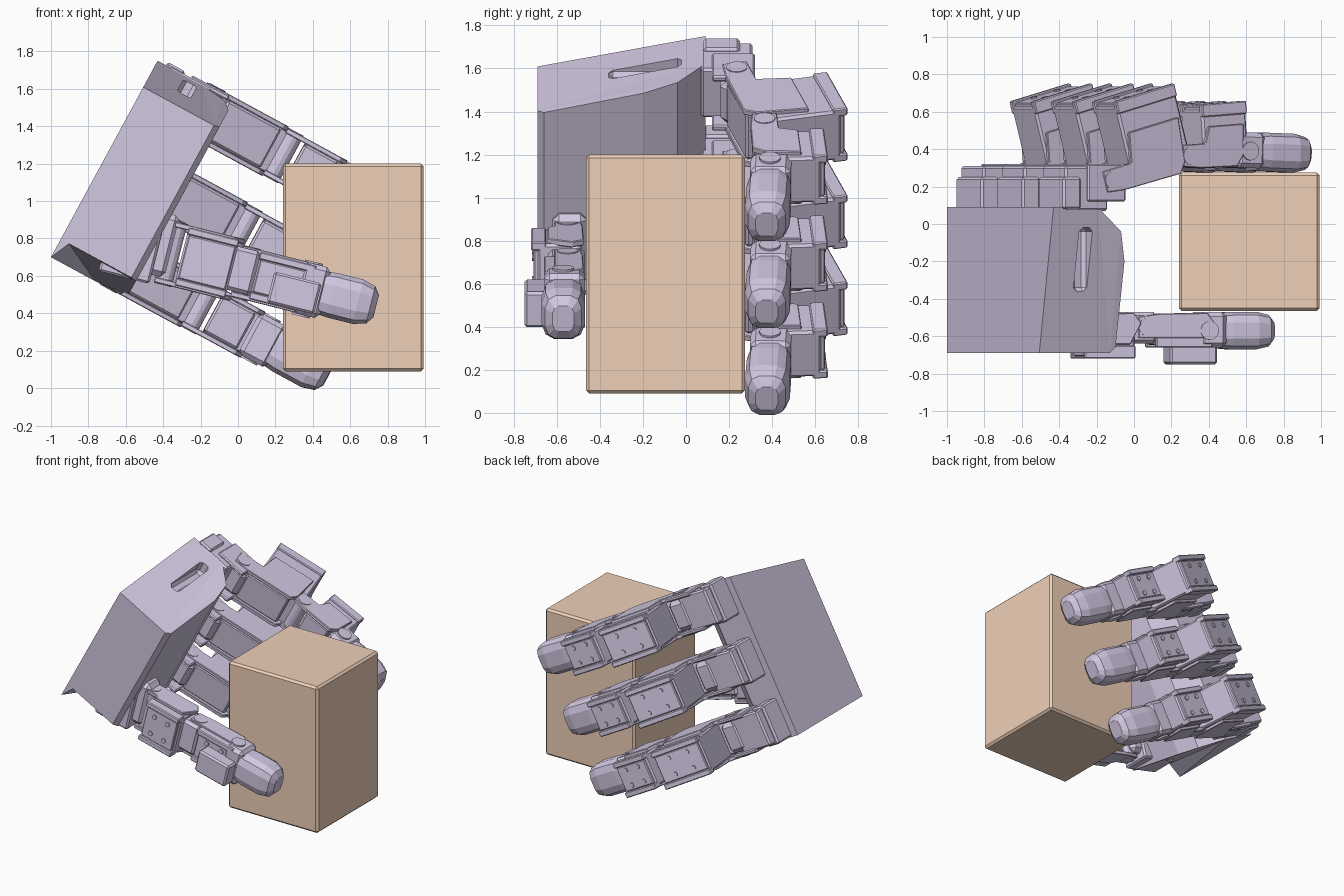
import bpy, bmesh, math
from mathutils import Vector, Matrix

if "Cube" in bpy.data.objects:
    bpy.data.objects.remove(bpy.data.objects["Cube"])

def material(name, rgb):
    m = bpy.data.materials.new(name)
    m.diffuse_color = (*rgb, 1)
    m.use_nodes = True
    m.node_tree.nodes["Principled BSDF"].inputs["Base Color"].default_value = m.diffuse_color
    return m

LILAC = material("lilac_grey", (0.65, 0.58, 0.76))
TAN = material("cardboard_tan", (0.86, 0.63, 0.48))

def finish(name, bm, M, mat, bevel=0.0):
    bm.transform(M)
    bmesh.ops.recalc_face_normals(bm, faces=bm.faces)
    me = bpy.data.meshes.new(name)
    bm.to_mesh(me)
    bm.free()
    me.materials.append(mat)
    ob = bpy.data.objects.new(name, me)
    bpy.context.collection.objects.link(ob)
    if bevel:
        b = ob.modifiers.new("bevel", 'BEVEL')
        b.width, b.segments = bevel, 1
    return ob

def box(name, M, lo, hi, bevel=0.012, mat=LILAC):
    lo, hi = Vector(lo), Vector(hi)
    bm = bmesh.new()
    bmesh.ops.create_cube(bm, size=1)
    T = Matrix.Translation((lo + hi) / 2) @ Matrix.Diagonal((*(hi - lo), 1))
    return finish(name, bm, M @ T, mat, bevel)

def loft(a, b, bm):
    """Closed solid between two matching outlines."""
    bm.faces.new(a)
    bm.faces.new(b)
    for i in range(len(a)):
        j = (i + 1) % len(a)
        bm.faces.new((a[i], a[j], b[j], b[i]))

def prism(name, M, profile, w, bevel=0.008):
    """Side profile in (s, n), extruded across the width -w..w."""
    bm = bmesh.new()
    loft(*[[bm.verts.new((s, k * w, n)) for s, n in profile] for k in (-1, 1)], bm)
    return finish(name, bm, M, LILAC, bevel)

def cylinder(name, M, r, depth, sides):
    bm = bmesh.new()
    bmesh.ops.create_cone(bm, cap_ends=True, segments=sides, radius1=r, radius2=r, depth=depth)
    return finish(name, bm, M, LILAC)

def bolt(name, M, w):
    cylinder(name, M @ Matrix.Rotation(math.pi / 2, 4, 'X'), .05, 2 * w, 14)

def fingertip(name, M, length, w, h):
    """Faceted rounded tip made of growing then shrinking rings."""
    bm = bmesh.new()
    prev = None
    for s, k in [(.08, .95), (.14, 1), (length - .10, 1), (length - .03, .84), (length, .5)]:
        ring = []
        for i in range(12):
            t = 2 * math.pi * (i + .5) / 12
            c, q = math.cos(t), math.sin(t)
            ring.append(bm.verts.new((s, w * k * math.copysign(abs(c) ** .65, c),
                                      h * k * math.copysign(abs(q) ** .65, q))))
        if prev:
            for i in range(12):
                j = (i + 1) % 12
                bm.faces.new((prev[i], prev[j], ring[j], ring[i]))
        else:
            bm.faces.new(ring)
        prev = ring
    bm.faces.new(prev)
    return finish(name, bm, M, LILAC)

def frame(o, x, y, z):
    M = Matrix((x, y, z)).transposed().to_4x4()
    M.translation = o
    return M

def segment(name, M, length, s0, s1, height, w):
    """Motor block, side brackets, outer screw plate and joint bolts of one link."""
    box(name + "_motor", M, (s0, -w + .02, -.02), (s1, w - .02, height - .03))
    for side in (-1, 1):
        B = M @ Matrix.Translation((0, side * (w - .014), 0))
        prism(name + "_bracket", B, [(-.05, -.055), (.06, -.07), (length - .09, -.075), (length - .05, -.02),
              (s1 - .03, height * .55), (s0 + .03, height * .55), (s0, .06), (-.05, .06)], .014, .004)
        c = side * (w - .03)
        box(name + "_rim", M, (s0, c - .02, height - .07), (s1, c + .02, height), .006)
    box(name + "_cover", M, (s0 + .01, -w + .05, height - .05), (s1 - .01, w - .05, height - .012), .006)
    box(name + "_inner_pad", M, (.07, -w + .03, -.065), (length - .09, w - .03, .0))
    bolt(name + "_joint", M, w + .004)
    # screws on the outer cover
    for a in (.3, .7):
        for c in (-.4, .4):
            T = Matrix.Translation((s0 + (s1 - s0) * a, c * w, height - .012))
            cylinder(name + "_screw", M @ T, .018, .016, 8)

# hand axes: U across the fingers, V out of the palm, Y toward the finger side
U = Vector((.477, 0, .879))
V = Vector((.879, 0, -.477))
Y = Vector((0, 1, 0))
P0 = Vector((-1, 0, .70))
HAND = frame(P0, V, U, Y)          # local coordinates (v, u, y)

# palm: chamfered block, both ends taper toward the wrist, flat back plate
bm = bmesh.new()
prof = [(0, .09), (.27, .09), (.42, -.04), (.46, -.2), (.46, -.66), (.43, -.69), (.05, -.69), (0, -.69)]
low = [bm.verts.new((v, .15 * max(0, .04 - y) if v > .04 else 0, y)) for v, y in prof]
high = [bm.verts.new((v, 1.195 - .22 * max(0, .04 - y), y)) for v, y in prof]
loft(low, high, bm)
bmesh.ops.triangulate(bm, faces=bm.faces)
palm = finish("palm", bm, HAND, LILAC)
# recess in the end of the palm
cutter = box("recess_cutter", HAND, (.17, 1.08, -.36), (.25, 1.3, -.02), .02)
cutter.hide_render = True
cutter.hide_viewport = True
mod = palm.modifiers.new("recess", 'BOOLEAN')
mod.object, mod.operation, mod.solver = cutter, 'DIFFERENCE', 'EXACT'

# three fingers; joints are given in (v, y)
joints = [Vector((.35, .235)), Vector((.83, .365)), Vector((1.195, .39)), Vector((1.605, .375))]
for k, u in enumerate((.15, .61, 1.07)):
    n = "finger_%d" % (k + 1)
    links = []
    for p, q in zip(joints, joints[1:]):
        d = (q - p).normalized()
        o = P0 + V * p.x + U * u + Y * p.y
        links.append((frame(o, V * d.x + Y * d.y, U, Y * d.x - V * d.y), (q - p).length))
    # base motor on the edge of the palm
    box(n + "_base_motor", HAND, (.07, u - .13, .07), (.33, u + .13, .31))
    box(n + "_base_collar", HAND, (.05, u - .145, .08), (.16, u + .145, .25))
    for side in (-1, 1):
        c = u + side * .13
        box(n + "_base_fork", HAND, (.2, c - .015, .12), (.43, c + .015, .32), .008)
    box(n + "_knuckle", HAND, (.28, u - .11, .16), (.44, u + .11, .32), .03)
    segment(n + "_proximal", *links[0], .13, .50, .40, .15)
    segment(n + "_middle", *links[1], .09, .36, .27, .14)
    M, L = links[2]
    box(n + "_tip_mount", M, (-.07, -.125, -.09), (.10, .125, .10), .025)
    bolt(n + "_tip_joint", M, .135)
    fingertip(n + "_tip", M, L, .125, .106)

# thumb on the wrist side, facing the fingers
D = Vector((.97, 0, -.243))
W = Vector((.243, 0, .97))
def thumb_frame(x, y, z):
    return frame(Vector((x, y, z)), D, W, -Y)

T0 = thumb_frame(-.62, -.56, .80)
box("thumb_base_motor", T0, (-.08, -.20, -.12), (.2, .10, .10))
box("thumb_base_collar", T0, (.14, -.15, -.10), (.28, .19, .06), .03)
segment("thumb_proximal", thumb_frame(-.36, -.55, .72), .42, .06, .34, .17, .17)
box("thumb_elbow", thumb_frame(-.02, -.55, .64), (-.06, -.12, -.08), (.12, .12, .09), .02)
segment("thumb_middle", thumb_frame(.04, -.55, .615), .42, .05, .36, .11, .14)
box("thumb_outer_clip", thumb_frame(.2, -.55, .56), (-.02, -.11, .09), (.24, .06, .20))
MT = thumb_frame(.37, -.57, .53)
box("thumb_tip_mount", MT, (-.05, -.14, -.10), (.10, .14, .09), .025)
bolt("thumb_tip_joint", MT, .15)
fingertip("thumb_tip", MT, .38, .125, .103)

# held carton
box("held_box", Matrix.Identity(4), (.24, -.465, .09), (.993, .275, 1.2), .015, TAN)
